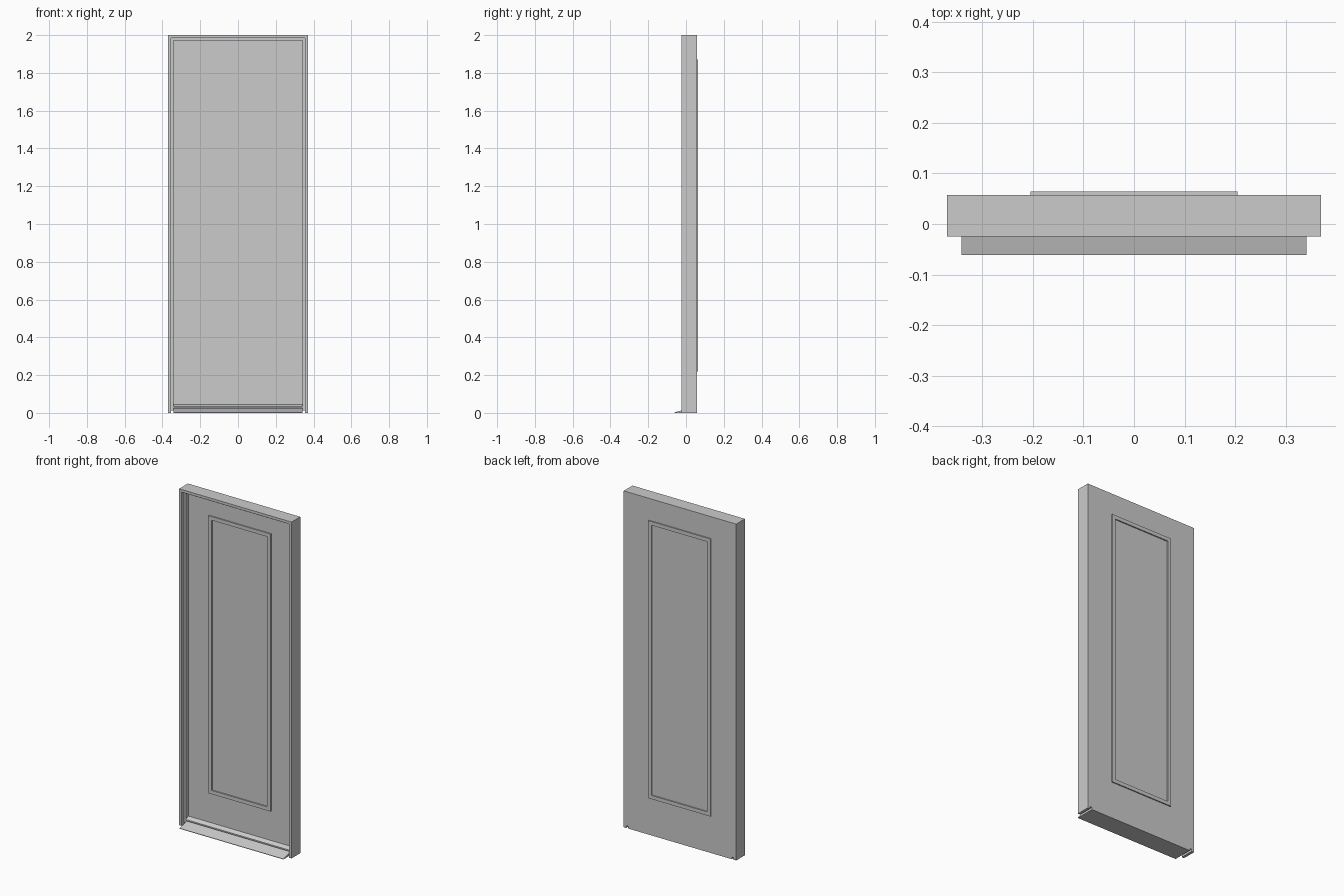
import bpy, bmesh
from mathutils import Vector

if "Cube" in bpy.data.objects:
    bpy.data.objects.remove(bpy.data.objects["Cube"])


def extrude(name, pts, vec):
    """Solid prism from a closed 3D outline pushed along vec."""
    bm = bmesh.new()
    face = bm.faces.new([bm.verts.new(p) for p in pts])
    ext = bmesh.ops.extrude_face_region(bm, geom=[face], use_keep_orig=True)
    verts = [g for g in ext["geom"] if isinstance(g, bmesh.types.BMVert)]
    bmesh.ops.translate(bm, verts=verts, vec=Vector(vec))
    bmesh.ops.recalc_face_normals(bm, faces=bm.faces)
    me = bpy.data.meshes.new(name)
    bm.to_mesh(me)
    bm.free()
    ob = bpy.data.objects.new(name, me)
    bpy.context.collection.objects.link(ob)
    return ob


def arch(name, half, top, width, z0, y0, y1):
    """Upside-down U running round the sides and head of the doorway."""
    h, w = half, width
    xz = [(-h, z0), (-h, top), (h, top), (h, z0),
          (h - w, z0), (h - w, top - w), (w - h, top - w), (w - h, z0)]
    return extrude(name, [(x, y0, z) for x, z in xz], (0, y1 - y0, 0))


def rect_ring(name, half, z0, z1, width, y0, y1):
    """Flat rectangular moulding with square edges."""
    bm = bmesh.new()
    loops = []
    for y in (y0, y1):
        for w in (0, width):
            h = half - w
            loops.append([bm.verts.new(p) for p in (
                (-h, y, z0 + w), (h, y, z0 + w), (h, y, z1 - w), (-h, y, z1 - w))])
    a, b, c, d = loops
    for p, q in ((a, b), (b, d), (d, c), (c, a)):
        for i in range(4):
            j = (i + 1) % 4
            bm.faces.new((p[i], p[j], q[j], q[i]))
    bmesh.ops.recalc_face_normals(bm, faces=bm.faces)
    me = bpy.data.meshes.new(name)
    bm.to_mesh(me)
    bm.free()
    ob = bpy.data.objects.new(name, me)
    bpy.context.collection.objects.link(ob)
    return ob


BACK, LEAF_FRONT = 0.057, 0.02
IN = 0.341

# Outer frame and the stepped stop inside it (stop feet leave small notches)
arch("door_frame", 0.37, 2.0, 0.016, 0.0, -0.025, BACK)
arch("door_stop", 0.354, 1.984, 0.013, 0.013, -0.003, BACK)

# Door leaf, flush with the back of the frame
extrude("door_leaf", [(-IN, LEAF_FRONT, 0), (IN, LEAF_FRONT, 0),
                      (IN, LEAF_FRONT, 1.971), (-IN, LEAF_FRONT, 1.971)],
        (0, BACK - LEAF_FRONT, 0))

# Raised panel moulding on both faces
rect_ring("panel_moulding_back", 0.205, 0.22, 1.87, 0.022, BACK, BACK + 0.007)
rect_ring("panel_moulding_front", 0.205, 0.22, 1.87, 0.022, LEAF_FRONT - 0.007, LEAF_FRONT)

# Sloping sill and weather bar across the bottom
sill = [(-0.061, 0), (-0.061, 0.003), (LEAF_FRONT, 0.024), (LEAF_FRONT, 0)]
bar = [(-0.003, 0.025), (-0.003, 0.033), (LEAF_FRONT, 0.045), (LEAF_FRONT, 0.025)]
for name, prof in (("sill", sill), ("weather_bar", bar)):
    extrude(name, [(-IN, y, z) for y, z in prof], (2 * IN, 0, 0))
